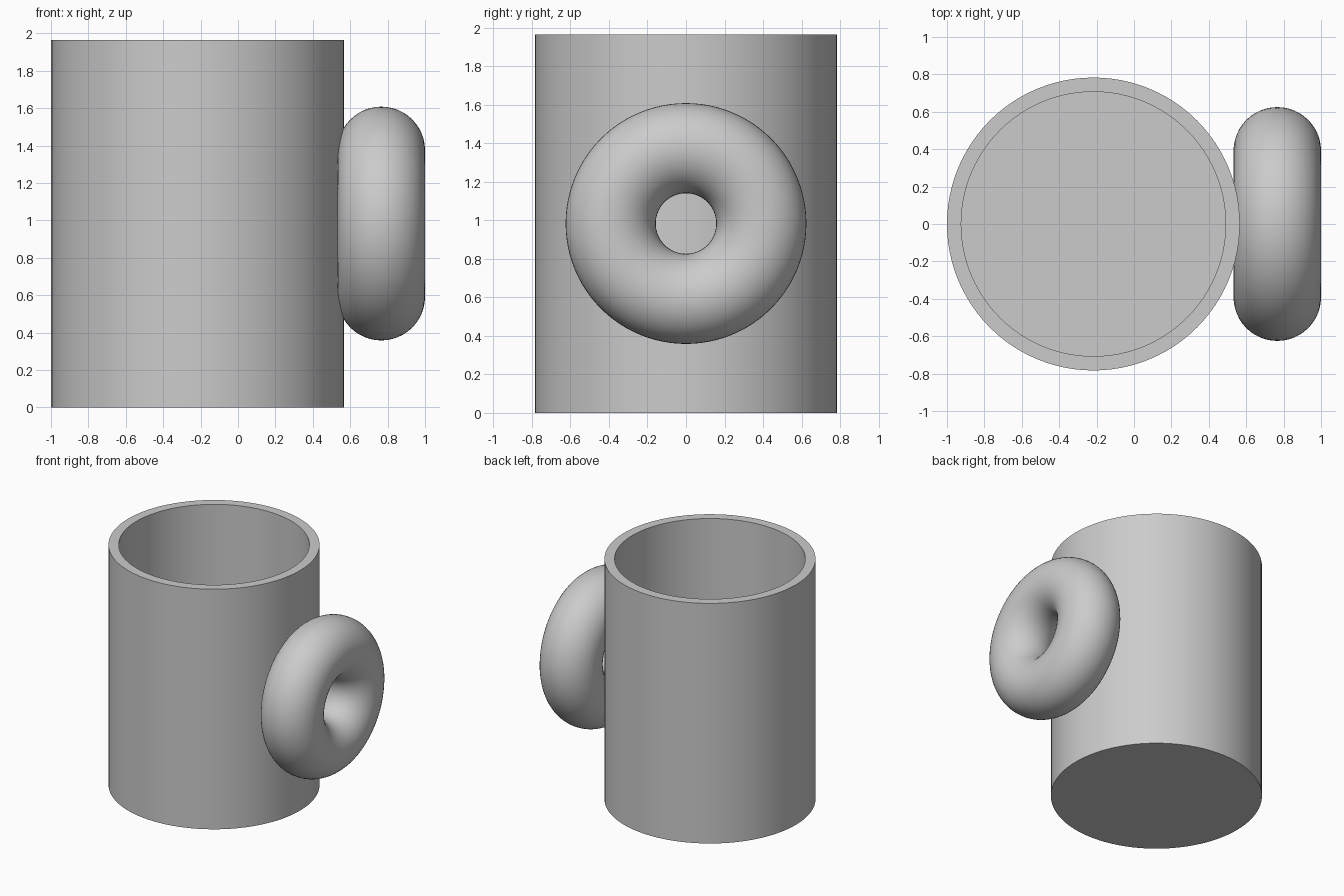
import bpy
import math

default_cube = bpy.data.objects.get("Cube")
if default_cube:
    bpy.data.objects.remove(default_cube, do_unlink=True)

HEIGHT, OUTER, INNER, FLOOR = 1.965, 0.783, 0.707, 0.08
BODY_X = -0.217

grey = bpy.data.materials.new("plain_grey")
grey.use_nodes = True
colour = (0.6, 0.6, 0.6, 1)
grey.diffuse_color = colour
grey.node_tree.nodes["Principled BSDF"].inputs["Base Color"].default_value = colour


def finish(name):
    """Name, colour and smooth the active object."""
    obj = bpy.context.object
    obj.name = name
    obj.data.materials.append(grey)
    bpy.ops.object.shade_smooth_by_angle(angle=math.radians(30))
    return obj


# Cylindrical body
bpy.ops.mesh.primitive_cylinder_add(
    vertices=96, radius=OUTER, depth=HEIGHT, location=(BODY_X, 0, HEIGHT / 2))
body = bpy.context.object

# Hollow interior: inset the top cap to leave a rim, then sink it to the floor
bpy.ops.object.mode_set(mode="EDIT")
bpy.ops.mesh.select_all(action="DESELECT")
bpy.ops.object.mode_set(mode="OBJECT")
top = max(body.data.polygons, key=lambda p: p.center.z)
top.select = True
bpy.ops.object.mode_set(mode="EDIT")
bpy.ops.mesh.select_mode(type="FACE")
bpy.ops.mesh.inset(thickness=OUTER - INNER)
bpy.ops.mesh.extrude_region_move(
    TRANSFORM_OT_translate={"value": (0, 0, FLOOR - HEIGHT)})
bpy.ops.object.mode_set(mode="OBJECT")
finish("mug_body")

# Ring handle, facing sideways and sunk slightly into the wall
bpy.ops.mesh.primitive_torus_add(
    major_segments=96, minor_segments=48, major_radius=0.391, minor_radius=0.234,
    location=(0.766, 0, 0.983), rotation=(0, math.pi / 2, 0))
finish("ring_handle")
